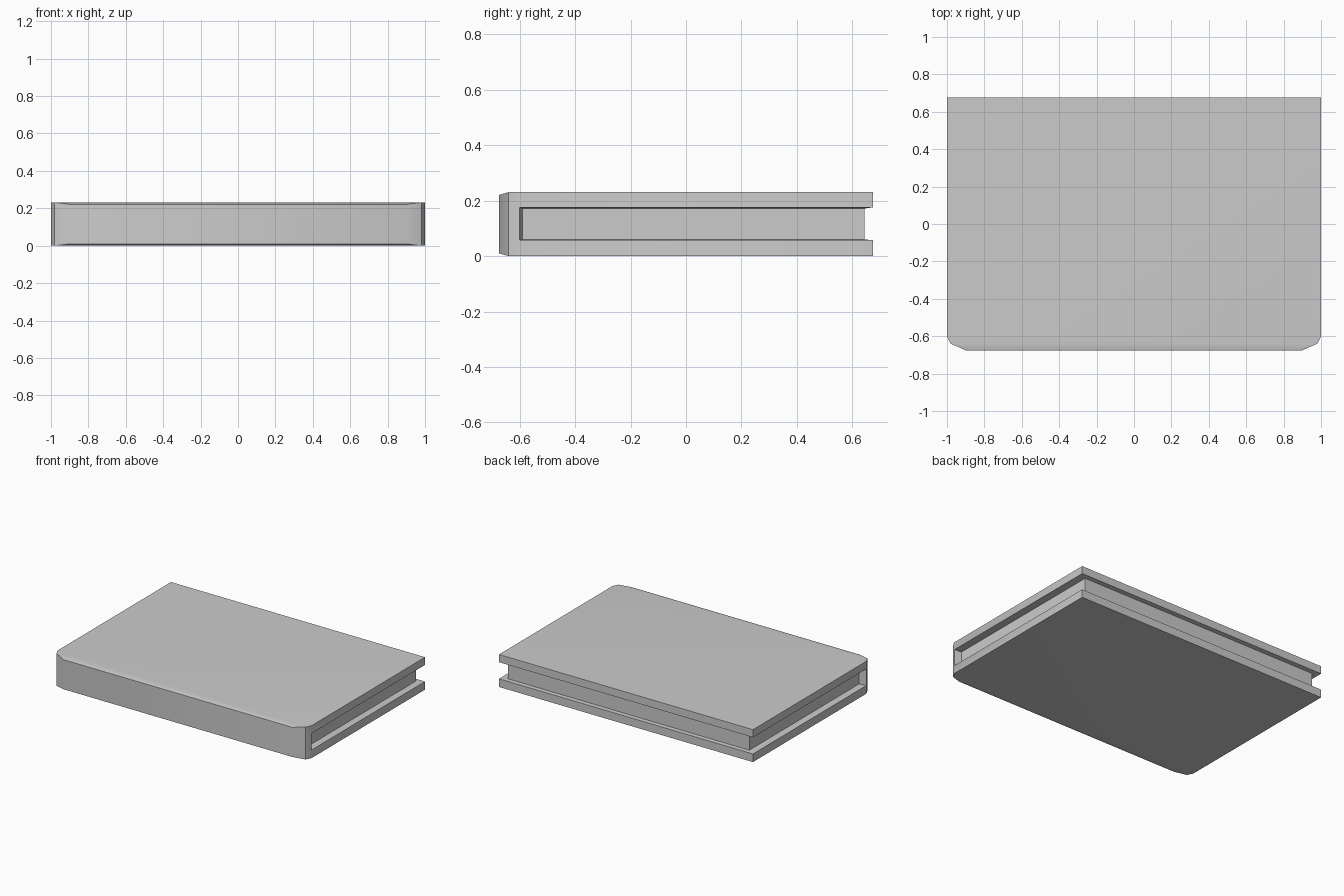
import bpy, bmesh

if "Cube" in bpy.data.objects:
    bpy.data.objects.remove(bpy.data.objects["Cube"])

# Half outlines (left side), from the back corner round to the front
HALF = [(-1, .675), (-1, -.6), (-.98, -.64), (-.9, -.675)]
PAGE_HALF = [(-.95, .645), (-.95, -.59)]
TOP, TOP_FRONT, BOT_FRONT = .231, .221, .01


def mirrored(half):
    """Full outline, counter-clockwise, left half plus its mirror."""
    return half + [(-x, y) for x, y in reversed(half)]


def ring(bm, outline, z, front_z=None):
    return [bm.verts.new((x, y, front_z if front_z is not None and y < -.65 else z))
            for x, y in outline]


def band(bm, a, b, spans):
    """Quads between two rings for the chosen spans."""
    n = len(a)
    for i in spans:
        j = (i + 1) % n
        bm.faces.new((a[i], a[j], b[j], b[i]))


def finish(bm, name):
    bmesh.ops.recalc_face_normals(bm, faces=bm.faces)
    mesh = bpy.data.meshes.new(name)
    bm.to_mesh(mesh)
    bm.free()
    obj = bpy.data.objects.new(name, mesh)
    bpy.context.collection.objects.link(obj)
    return obj


# Cover: two boards and a spine with rounded corners, as one shell
bm = bmesh.new()
outline = mirrored(HALF)
r0 = ring(bm, outline, 0, BOT_FRONT)
r1 = ring(bm, outline, .058)
r2 = ring(bm, outline, .176)
r3 = ring(bm, outline, TOP, TOP_FRONT)
band(bm, r0, r1, range(8))
band(bm, r1, r2, range(1, 6))       # spine only
band(bm, r2, r3, range(8))
for r in (r0, r3):                  # board faces and the sloped lip
    bm.faces.new([r[i] for i in (0, 1, 2, 5, 6, 7)])
    bm.faces.new(r[2:6])

# Inner walls of the cover, leading in to the pages
p1 = ring(bm, mirrored(PAGE_HALF), .06)
p2 = ring(bm, mirrored(PAGE_HALF), .172)
rim = (1, 0, 7, 6)
page_rim = (1, 0, 3, 2)
for r, p in ((r1, p1), (r2, p2)):
    for k in range(3):
        bm.faces.new((r[rim[k]], r[rim[k + 1]], p[page_rim[k + 1]], p[page_rim[k]]))
for i, j in ((1, 1), (6, 2)):
    bm.faces.new((r1[i], r2[i], p2[j], p1[j]))
cover = finish(bm, "cover")

# Page block: the three visible page edges
bm = bmesh.new()
a = ring(bm, mirrored(PAGE_HALF), .06)
b = ring(bm, mirrored(PAGE_HALF), .172)
band(bm, a, b, (0, 2, 3))
pages = finish(bm, "pages")

# Smooth the shallow bends, keep the real edges sharp
bpy.ops.object.select_all(action='DESELECT')
cover.select_set(True)
bpy.context.view_layer.objects.active = cover
bpy.ops.object.shade_smooth_by_angle(angle=.5236)
